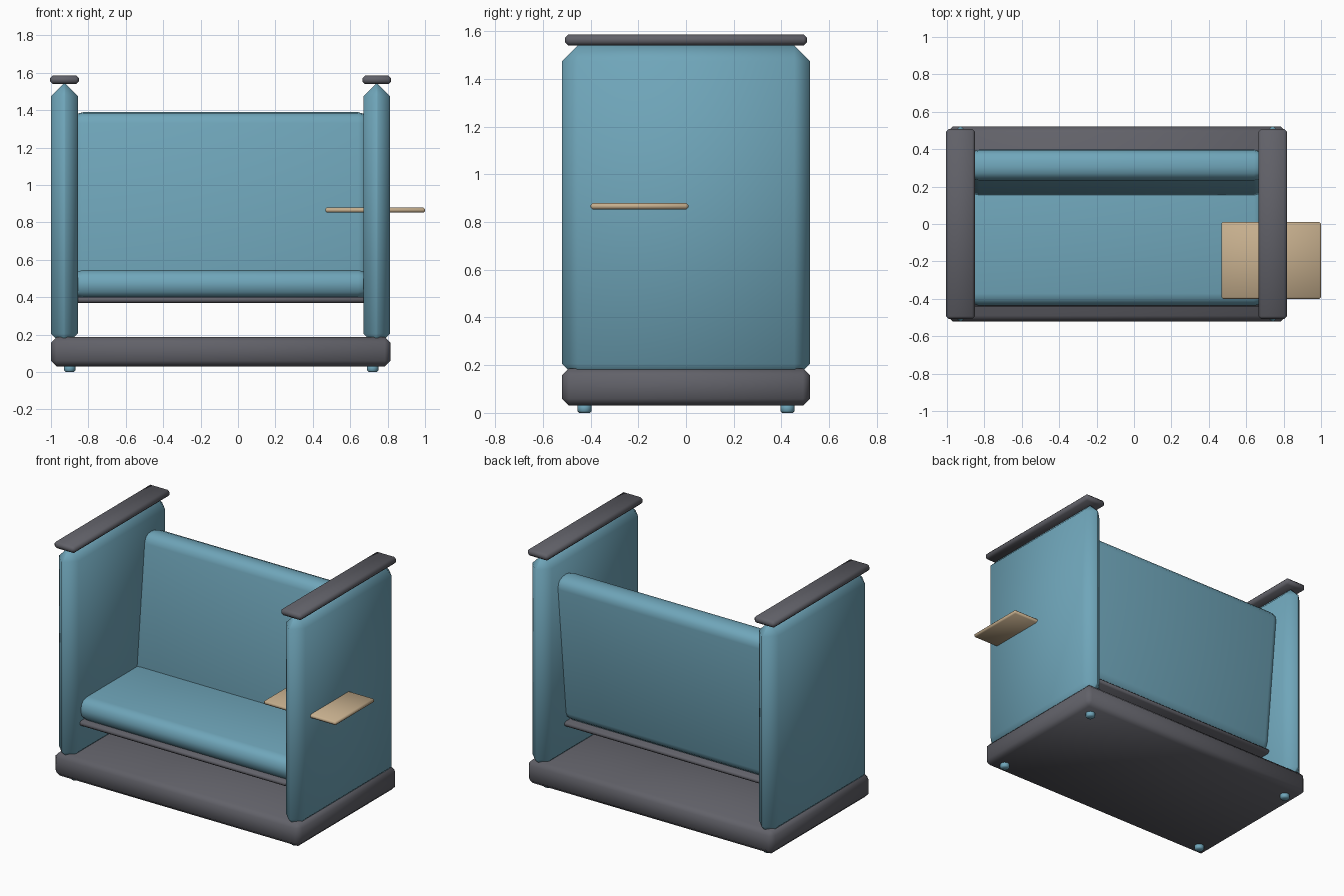
import bpy
import math

if "Cube" in bpy.data.objects:
    bpy.data.objects.remove(bpy.data.objects["Cube"], do_unlink=True)


def make_material(name, rgb):
    mat = bpy.data.materials.new(name)
    mat.use_nodes = True
    mat.diffuse_color = (*rgb, 1)
    mat.node_tree.nodes["Principled BSDF"].inputs["Base Color"].default_value = (*rgb, 1)
    return mat


teal = make_material("teal fabric", (0.16, 0.38, 0.49))
grey = make_material("dark grey frame", (0.12, 0.12, 0.14))
tan = make_material("tan wood", (0.57, 0.43, 0.27))


def finish(obj, name, mat, bevel, segments):
    obj.name = name
    obj.data.materials.append(mat)
    mod = obj.modifiers.new("rounded edges", 'BEVEL')
    mod.width = bevel
    mod.segments = segments
    mod.limit_method = 'ANGLE'
    for poly in obj.data.polygons:
        poly.use_smooth = True
    return obj


def box(name, mat, xs, ys, zs, bevel, segments=1, lean=0):
    """Bevelled box between the given limits, leaning back about its centre."""
    centre = [(a + b) / 2 for a, b in (xs, ys, zs)]
    bpy.ops.mesh.primitive_cube_add(size=1, location=centre)
    obj = bpy.context.object
    obj.scale = [b - a for a, b in (xs, ys, zs)]
    bpy.ops.object.transform_apply(location=False, rotation=False, scale=True)
    obj.rotation_euler.x = -lean
    return finish(obj, name, mat, bevel, segments)


MID = -0.093  # centre line of the booth

# Plinth and small feet
box("base", grey, (-1, 0.815), (-0.52, 0.52), (0.03, 0.187), 0.03)
for x in (-0.9, 0.72):
    for y in (-0.425, 0.425):
        bpy.ops.mesh.primitive_cylinder_add(vertices=16, radius=0.03, depth=0.04,
                                            location=(x, y, 0.02))
        finish(bpy.context.object, "foot", teal, 0.008, 1)

# Tall padded side walls with flat caps
for side, label in ((-1, "right"), (1, "left")):
    x = MID + side * 0.835
    box(label + "_wall", teal, (x - 0.072, x + 0.072), (-0.52, 0.52), (0.14, 1.54), 0.066)
    box(label + "_cap", grey, (x - 0.077, x + 0.077), (-0.507, 0.507), (1.54, 1.585), 0.014)

# Bench between the walls
span = (MID - 0.8, MID + 0.8)
box("seat_frame", grey, span, (-0.44, 0.32), (0.37, 0.402), 0.01)
box("seat", teal, span, (-0.437, 0.3), (0.395, 0.545), 0.065, 3)
box("backrest", teal, span, (0.19, 0.355), (0.4, 1.39), 0.065, 3, math.radians(5.7))

# Small table passing through the left wall
box("side_table", tan, (0.467, 1.0), (-0.4, 0.01), (0.853, 0.879), 0.008)
